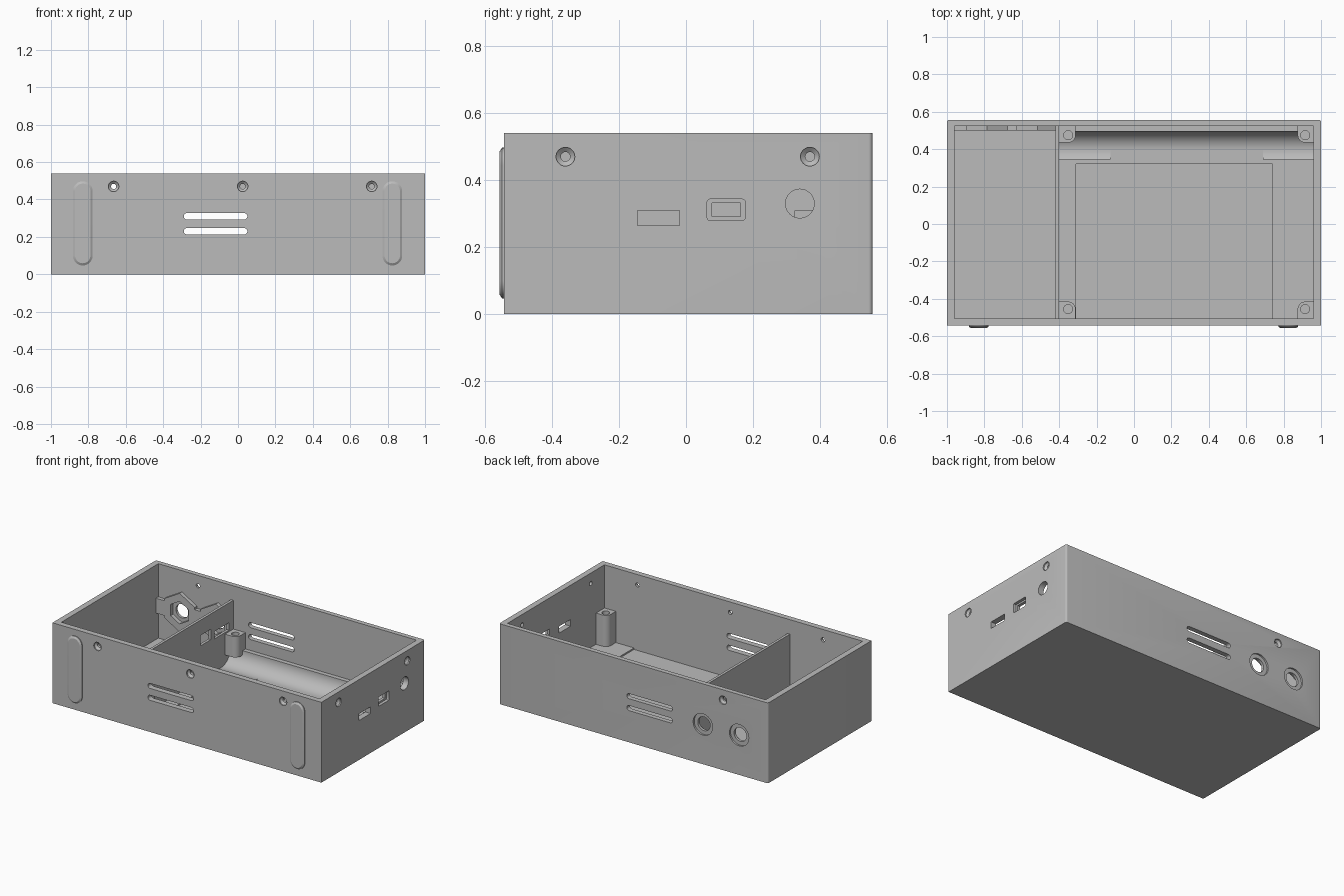
import bpy, bmesh
from math import sin, cos, pi, radians

if "Cube" in bpy.data.objects:
    bpy.data.objects.remove(bpy.data.objects["Cube"])

grey = bpy.data.materials.new("plain grey")
grey.use_nodes = True
colour = (0.5, 0.5, 0.5, 1)
grey.diffuse_color = colour
grey.node_tree.nodes["Principled BSDF"].inputs["Base Color"].default_value = colour


def rect(u0, v0, u1, v1, r=0, n=8):
    """Rectangle outline with optional round corners."""
    if r == 0:
        return [(u0, v0), (u1, v0), (u1, v1), (u0, v1)]
    centres = [(u1 - r, v1 - r), (u0 + r, v1 - r), (u0 + r, v0 + r), (u1 - r, v0 + r)]
    pts = []
    for q, (cu, cv) in enumerate(centres):
        pts += arc(cu, cv, r, q * 90, q * 90 + 90, n)
    # neighbouring arcs of a capsule share their end points
    return [p for i, p in enumerate(pts)
            if abs(p[0] - pts[i - 1][0]) + abs(p[1] - pts[i - 1][1]) > 1e-5]


def arc(cu, cv, r, a0, a1, n):
    angles = [radians(a0 + (a1 - a0) * i / n) for i in range(n + 1)]
    return [(cu + r * cos(a), cv + r * sin(a)) for a in angles]


def circle(cu, cv, r, n=32, start=0):
    return arc(cu, cv, r, start, start + 360, n)[:-1]


def loft(name, axis, *sections):
    """Solid through matching outlines, each given as (position along axis, outline)."""
    place = {"x": lambda p, u, v: (p, u, v),
             "y": lambda p, u, v: (u, p, v),
             "z": lambda p, u, v: (u, v, p)}[axis]
    bm = bmesh.new()
    rings = [[bm.verts.new(place(p, u, v)) for u, v in pts] for p, pts in sections]
    for a, b in zip(rings, rings[1:]):
        for i in range(len(a)):
            bm.faces.new((a[i - 1], a[i], b[i], b[i - 1]))
    bm.faces.new(rings[0])
    bm.faces.new(rings[-1])
    bmesh.ops.recalc_face_normals(bm, faces=bm.faces)
    mesh = bpy.data.meshes.new(name)
    bm.to_mesh(mesh)
    bm.free()
    mesh.materials.append(grey)
    obj = bpy.data.objects.new(name, mesh)
    bpy.context.collection.objects.link(obj)
    return obj


def prism(name, axis, a, b, pts):
    return loft(name, axis, (a, pts), (b, pts))


def cut(cutter, *targets):
    cutter.hide_render = True
    for obj in targets:
        mod = obj.modifiers.new("cut", "BOOLEAN")
        mod.operation, mod.solver, mod.object = "DIFFERENCE", "EXACT", cutter
        bpy.context.view_layer.objects.active = obj
        bpy.ops.object.modifier_apply(modifier=mod.name)
    bpy.data.objects.remove(cutter)


FRONT, BACK, TOP = -0.543, 0.557, 0.54
IN_X, IN_FRONT, IN_BACK = 0.96, -0.505, 0.525
FLOOR = 0.04

# open case with softened rear corners
outline = ([(-1, FRONT), (1, FRONT)] + arc(0.988, BACK - 0.012, 0.012, 0, 90, 4)
           + arc(-0.988, BACK - 0.012, 0.012, 90, 180, 4))
case = prism("case", "z", 0, TOP, outline)
cut(prism("cavity", "z", FLOOR, 0.7, rect(-IN_X, IN_FRONT, IN_X, IN_BACK)), case)
cut(prism("floor_recess", "z", 0.03, 0.1, rect(-0.31, IN_FRONT, 0.74, 0.32)), case)

# divider with two cable openings
divider = prism("divider", "x", -0.42, -0.402, rect(IN_FRONT, 0.03, IN_BACK, 0.443))
for opening in (rect(0.175, 0.27, 0.285, 0.34), rect(0.325, 0.26, 0.48, 0.31)):
    cut(prism("opening", "x", -0.5, -0.3, opening), divider)

# vent slots through the front and back walls
for z in (0.23, 0.31):
    cut(prism("vent", "y", -0.7, 0.7, rect(-0.29, z - 0.017, 0.05, z + 0.017, 0.017)), case)


# countersunk screw holes
def screw_hole(axis, wall, inward, u, v):
    wide, narrow = circle(u, v, 0.028), circle(u, v, 0.014)
    cut(loft("screw_hole", axis, (wall - inward * 0.01, wide), (wall + inward * 0.008, wide),
             (wall + inward * 0.02, narrow), (wall + inward * 0.08, narrow)), case)


for x in (-0.665, 0.025, 0.715):
    screw_hole("y", FRONT, 1, x, 0.47)
screw_hole("y", BACK, -1, -0.665, 0.47)
for y in (-0.36, 0.37):
    screw_hole("x", 1, -1, y, 0.47)

# connector ports in the side wall
cut(prism("port", "x", 0.9, 1.1, rect(-0.145, 0.265, -0.02, 0.31)), case)
cut(prism("port", "x", 0.98, 1.1, rect(0.063, 0.28, 0.177, 0.343, 0.008, 3)), case)
cut(prism("port", "x", 0.9, 1.1, rect(0.077, 0.292, 0.163, 0.332)), case)
cut(prism("port", "x", 0.9, 1.1, circle(0.34, 0.33, 0.043)), case)

# nut holder: a strip swelling into a pointed hexagon around each jack
JACKS, JACK_Z = (-0.785, -0.515), 0.267
R, W, BAND = 0.13, 0.1126, 0.05
upper = [(-IN_X - 0.01, BAND)]
for x in JACKS:
    upper += [(x - W, BAND), (x - W, R / 2), (x, R), (x + W, R / 2), (x + W, BAND)]
holder_outline = ([(x, JACK_Z + h) for x, h in upper]
                  + [(x, JACK_Z - h) for x, h in reversed(upper)])
holder = prism("nut_holder", "y", 0.5, IN_BACK + 0.002, holder_outline)
for x in JACKS:
    wide, narrow = circle(x, JACK_Z, 0.072), circle(x, JACK_Z, 0.046)
    cut(loft("jack_hole", "y", (0.6, wide), (0.545, wide), (0.545, narrow), (0.45, narrow)),
        case, holder)
    cut(prism("nut_recess", "y", 0.45, 0.527, circle(x, JACK_Z, 0.076, 6, 30)), holder, case)

# battery cradle: long rear cove, with short front lips at both ends
CY, CZ, CR = 0.395, 0.14, 0.1
cove = [(IN_BACK + 0.002, FLOOR - 0.01), (IN_BACK + 0.002, CZ)]
cove += arc(CY, CZ, CR, 0, -90, 16) + [(CY, FLOOR - 0.01)]
prism("battery_cradle", "x", -0.41, IN_X + 0.005, cove)
lip = [(CY, FLOOR - 0.01)] + arc(CY, CZ, CR, -90, -120, 6) + [(CY - 0.05, FLOOR - 0.01)]
for side, x0, x1 in (("right", -0.41, -0.125), ("left", 0.69, IN_X + 0.005)):
    prism(f"cradle_lip_{side}", "x", x0, x1, lip)

# board posts in the corners, rounded on the inner corner
for fb, y, sy, base in (("front", -0.455, 1, 0.03), ("back", 0.475, -1, 0.11)):
    for side, x, sx in (("right", -0.352, 1), ("left", 0.915, -1)):
        shape = [(-0.052, 0.04), (-0.052, -0.052), (0.04, -0.052)] + arc(0, 0, 0.04, 0, 90, 8)
        post = prism(f"post_{fb}_{side}", "z", base, 0.25,
                     [(x + sx * u, y + sy * v) for u, v in shape])
        cut(prism("post_hole", "z", 0.15, 0.3, circle(x, y, 0.024, 24)), post)


# chamfered foot pads on the front wall
def pad(x, inset):
    r = 0.053 - inset
    return rect(x - r, 0.047 + inset, x + r, 0.497 - inset, r, 12)


for side, x in (("right", -0.83), ("left", 0.825)):
    loft(f"foot_pad_{side}", "y", (FRONT + 0.01, pad(x, 0)), (FRONT - 0.006, pad(x, 0)),
         (-0.557, pad(x, 0.012)))

# smooth curved faces, keep edges crisp
for obj in bpy.context.view_layer.objects:
    obj.select_set(obj.type == "MESH" and grey.name in obj.data.materials)
bpy.context.view_layer.objects.active = case
bpy.ops.object.shade_smooth_by_angle(angle=radians(30))
